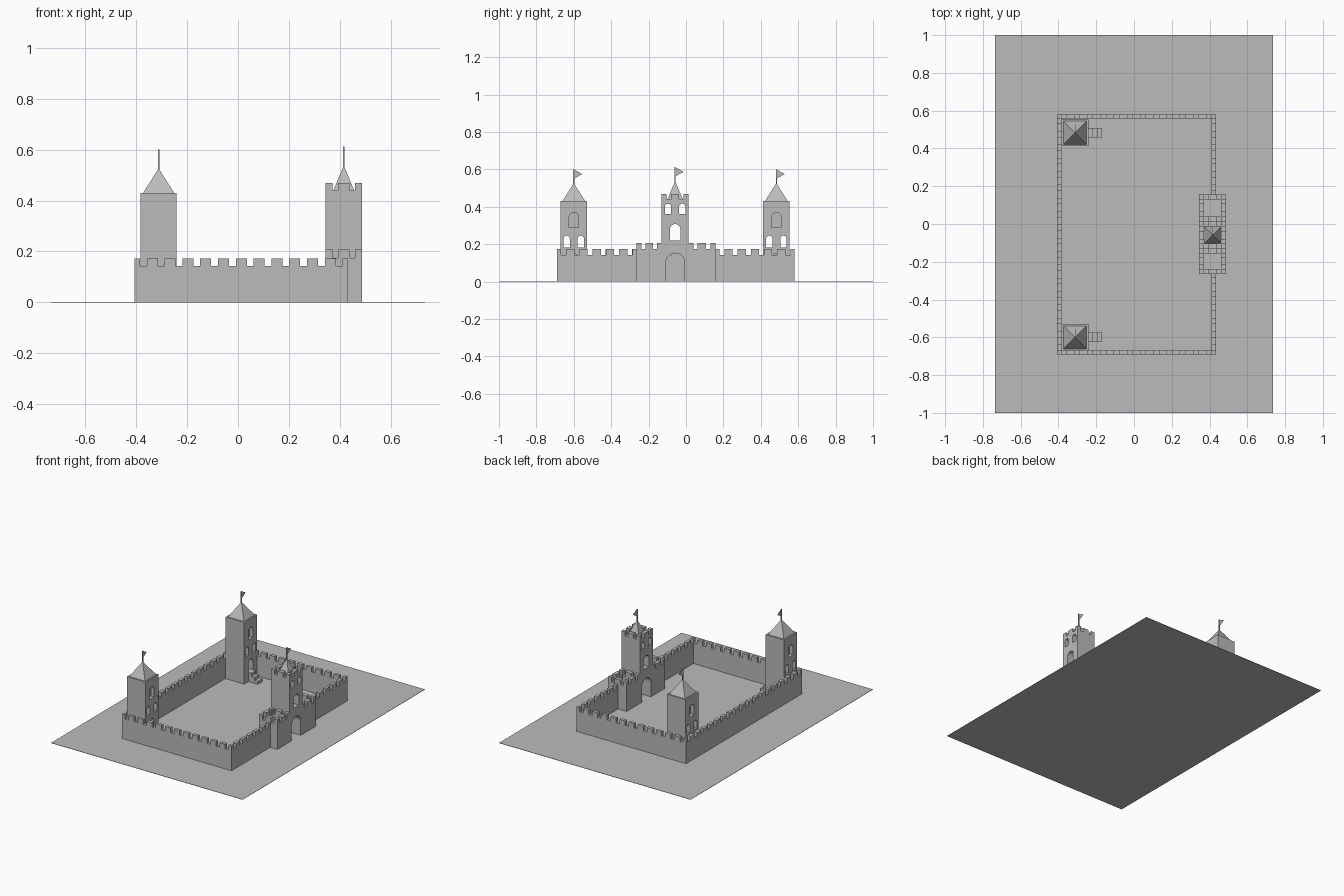
import bpy, bmesh, math
from mathutils import Vector

cube = bpy.data.objects.get("Cube")
if cube:
    bpy.data.objects.remove(cube, do_unlink=True)

stone = bpy.data.materials.new("stone_grey")
stone.use_nodes = True
GREY = (0.5, 0.5, 0.5, 1)
stone.diffuse_color = GREY
stone.node_tree.nodes["Principled BSDF"].inputs["Base Color"].default_value = GREY


def prism(bm, pts, axis, lo, hi):
    """Extrude a (u, z) outline along x (u = y) or along y (u = x)."""
    place = (lambda u, z: (lo, u, z)) if axis == "x" else (lambda u, z: (u, lo, z))
    face = bm.faces.new([bm.verts.new(place(u, z)) for u, z in pts])
    ext = bmesh.ops.extrude_face_region(bm, geom=[face])
    step = Vector((hi - lo, 0, 0)) if axis == "x" else Vector((0, hi - lo, 0))
    bmesh.ops.translate(bm, vec=step, verts=[g for g in ext["geom"] if isinstance(g, bmesh.types.BMVert)])


def box(bm, x0, x1, y0, y1, z0, z1):
    prism(bm, [(y0, z0), (y1, z0), (y1, z1), (y0, z1)], "x", x0, x1)


def finish(name, bm):
    bmesh.ops.recalc_face_normals(bm, faces=bm.faces)
    mesh = bpy.data.meshes.new(name)
    bm.to_mesh(mesh)
    bm.free()
    mesh.materials.append(stone)
    obj = bpy.data.objects.new(name, mesh)
    bpy.context.collection.objects.link(obj)
    return obj


def crenel(u0, u1, base, low, high, count, gap=0.027):
    """Outline of a wall with evenly spaced notches along its top."""
    pitch = (u1 - u0) / count
    pts = [(u1, base), (u0, base), (u0, high)]
    for i in range(count):
        mid = u0 + pitch * (i + 0.5)
        a, b = mid - gap / 2, mid + gap / 2
        pts += [(a, high), (a, low), (b, low), (b, high)]
    return pts + [(u1, high)]


def arch(y, width, z0, z1, steps=8):
    """Round-topped opening outline."""
    r = width / 2
    curve = [(y + r * math.cos(math.pi * i / steps), z1 - r + r * math.sin(math.pi * i / steps))
             for i in range(steps + 1)]
    return [(y - r, z0), (y + r, z0)] + curve


def cut(obj, openings):
    """Remove (outline, x0, x1) openings from a solid."""
    for pts, x0, x1 in openings:
        bm = bmesh.new()
        prism(bm, pts, "x", x0, x1)
        cutter = finish("cutter", bm)
        cutter.hide_render = True
        mod = obj.modifiers.new("opening", "BOOLEAN")
        mod.operation = "DIFFERENCE"
        mod.solver = "EXACT"
        mod.object = cutter
        bpy.context.view_layer.objects.active = obj
        bpy.ops.object.modifier_apply(modifier=mod.name)
        bpy.data.objects.remove(cutter, do_unlink=True)


def roof(name, x, y, half, z0, z1):
    bm = bmesh.new()
    ring = [bm.verts.new((x + sx * half, y + sy * half, z0))
            for sx, sy in ((-1, -1), (1, -1), (1, 1), (-1, 1))]
    tip = bm.verts.new((x, y, z1))
    bm.faces.new(ring)
    for i in range(4):
        bm.faces.new((ring[i], ring[(i + 1) % 4], tip))
    finish(name, bm)


def flag(name, x, y, z0, z1):
    bm = bmesh.new()
    box(bm, x - 0.003, x + 0.003, y - 0.003, y + 0.003, z0, z1)
    prism(bm, [(y, z1), (y + 0.045, z1 - 0.025), (y, z1 - 0.05)], "x", x - 0.001, x + 0.001)
    finish(name, bm)


def parapet(name, x0, x1, y0, y1, base, low, high, t=0.026):
    bm = bmesh.new()
    for a in (x0, x1 - t):
        prism(bm, crenel(y0, y1, base, low, high, 2), "x", a, a + t)
    for a in (y0, y1 - t):
        prism(bm, crenel(x0, x1, base, low, high, 2), "y", a, a + t)
    finish(name, bm)


BASE = 0.001

# Ground
bm = bmesh.new()
box(bm, -0.735, 0.735, -1, 1, 0, 0.002)
finish("ground", bm)

# Curtain walls
X0, X1, Y0, Y1, T = -0.407, 0.433, -0.69, 0.58, 0.022
LOW, HIGH = 0.142, 0.173
GX0, GX1 = 0.345, 0.487
for name, axis, u0, u1, at, count in (
        ("front_wall", "y", X0, X1, Y0, 12),
        ("back_wall", "y", X0, X1, Y1 - T, 12),
        ("rear_side_wall", "x", Y0, Y1, X0, 18),
        ("gate_wall_front", "x", Y0, -0.264, X1 - T, 6),
        ("gate_wall_back", "x", 0.157, Y1, X1 - T, 6)):
    bm = bmesh.new()
    prism(bm, crenel(u0, u1, BASE, LOW, HIGH, count), axis, at, at + T)
    finish(name, bm)

# Gate flank towers
for name, y0, y1 in (("front", -0.264, -0.13), ("back", 0.013, 0.157)):
    bm = bmesh.new()
    box(bm, GX0, GX1, y0, y1, BASE, 0.155)
    finish(name + "_flank_tower", bm)
    parapet(name + "_flank_parapet", GX0, GX1, y0, y1, 0.155, 0.175, 0.207)

# Gate tower with passage and windows
GX, GY = 0.416, -0.058
bm = bmesh.new()
box(bm, GX0, GX1, -0.13, 0.013, BASE, 0.43)
gate = finish("gate_tower", bm)
cut(gate, [(arch(GY, 0.1, -0.02, 0.152, 12), 0.3, 0.55),
           (arch(GY, 0.057, 0.22, 0.308), 0.3, 0.55)]
    + [(arch(GY + s * 0.038, 0.034, 0.362, 0.417), 0.3, 0.55) for s in (-1, 1)])
parapet("gate_tower_parapet", GX0, GX1, -0.13, 0.013, 0.43, 0.44, 0.469)
roof("gate_tower_roof", GX, GY, 0.045, 0.43, 0.538)
flag("gate_tower_flag", GX, GY, 0.53, 0.612)

# Corner towers with doors, windows and steps
TX, HALF = -0.312, 0.071
for name, y in (("front", -0.6), ("back", 0.483)):
    bm = bmesh.new()
    box(bm, TX - HALF, TX + HALF, y - HALF, y + HALF, BASE, 0.43)
    tower = finish(name + "_corner_tower", bm)
    cut(tower, [(arch(y, 0.05, 0.29, 0.37), TX + 0.045, TX + 0.1),
                (arch(y, 0.05, 0.29, 0.37), TX - 0.1, TX - 0.045),
                (arch(y, 0.046, 0.066, 0.15), TX + 0.04, TX + 0.1)]
        + [(arch(y + s * 0.038, 0.034, 0.183, 0.246), TX - 0.1, TX + 0.1) for s in (-1, 1)])
    roof(name + "_corner_roof", TX, y, 0.061, 0.43, 0.527)
    flag(name + "_corner_flag", TX, y, 0.52, 0.6)
    bm = bmesh.new()
    for i in range(3):
        x = TX + HALF + 0.024 * i
        box(bm, x, x + 0.024, y - 0.025, y + 0.025, BASE, 0.066 - 0.022 * i)
    finish(name + "_corner_steps", bm)
